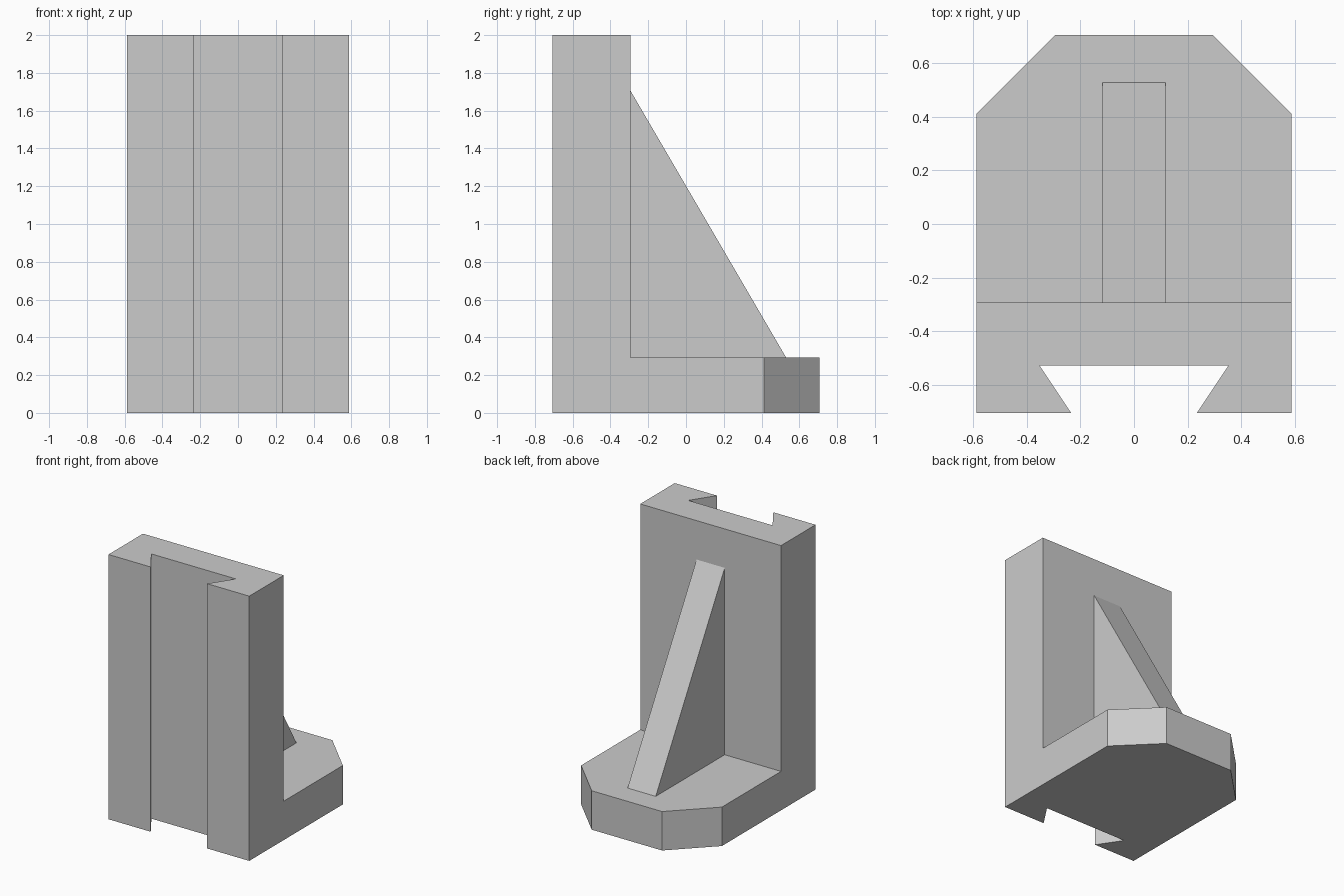
import bpy
import bmesh
from mathutils import Vector

U = 1 / 17  # design module: the bracket is 20 x 24 x 34 modules

old = bpy.data.objects.get("Cube")
if old:
    bpy.data.objects.remove(old, do_unlink=True)

grey = bpy.data.materials.new("plain grey")
grey.use_nodes = True
grey.diffuse_color = (0.6, 0.6, 0.6, 1)
grey.node_tree.nodes["Principled BSDF"].inputs["Base Color"].default_value = grey.diffuse_color


def extrude(bm, faces, offset):
    """Extrude faces by an offset in modules and return the new cap faces."""
    out = bmesh.ops.extrude_face_region(bm, geom=faces)["geom"]
    verts = [g for g in out if isinstance(g, bmesh.types.BMVert)]
    bmesh.ops.translate(bm, verts=verts, vec=Vector(offset) * U)
    return [g for g in out if isinstance(g, bmesh.types.BMFace)]


def finish(name, bm):
    """Merge coplanar faces and make a flat shaded object."""
    bmesh.ops.dissolve_limit(bm, angle_limit=0.01, verts=bm.verts[:], edges=bm.edges[:])
    bmesh.ops.recalc_face_normals(bm, faces=bm.faces[:])
    mesh = bpy.data.meshes.new(name)
    bm.to_mesh(mesh)
    bm.free()
    mesh.materials.append(grey)
    obj = bpy.data.objects.new(name, mesh)
    bpy.context.collection.objects.link(obj)
    return obj


def mirrored(half):
    """Complete a half outline across x = 0."""
    return half + [(-x, y) for x, y in reversed(half)]


# Bracket body: chamfered foot and upright with a dovetail slot in front
foot_outline = mirrored([(10, -5), (10, 7), (5, 12)])
upright_outline = mirrored([(4, -12), (10, -12), (10, -5)])
slot = [(-6, -9), (6, -9)]

bm = bmesh.new()
foot, upright = [
    bm.faces.new([bm.verts.new((x * U, y * U, 0)) for x, y in outline])
    for outline in (foot_outline, upright_outline + slot)
]
bmesh.ops.remove_doubles(bm, verts=bm.verts[:], dist=0.0001)
bmesh.ops.recalc_face_normals(bm, faces=bm.faces[:])
tops = extrude(bm, bm.faces[:], (0, 0, 5))
upright_top = min(tops, key=lambda f: f.calc_center_median().y)
extrude(bm, [upright_top], (0, 0, 29))
finish("bracket_body", bm)

# Triangular stiffening rib between foot and upright
bm = bmesh.new()
triangle = [(-5, 5), (9, 5), (-5, 29)]
side = bm.faces.new([bm.verts.new((-2 * U, y * U, z * U)) for y, z in triangle])
extrude(bm, [side], (4, 0, 0))
finish("stiffening_rib", bm)
